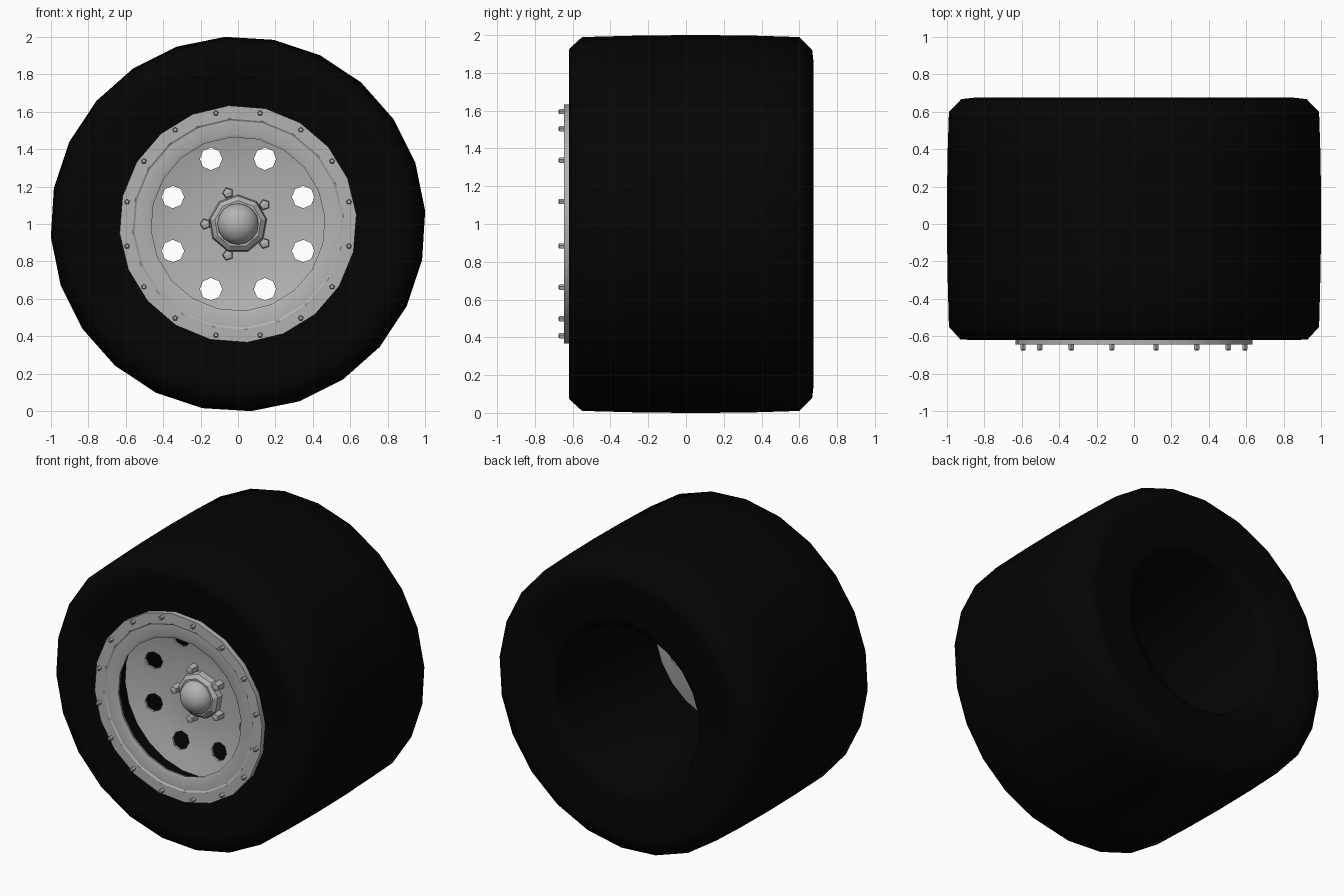
import bpy, bmesh, math
from math import cos, sin, radians

if "Cube" in bpy.data.objects:
    bpy.data.objects.remove(bpy.data.objects["Cube"])


def material(name, v):
    m = bpy.data.materials.new(name)
    m.diffuse_color = (v, v, v, 1)
    m.use_nodes = True
    m.node_tree.nodes["Principled BSDF"].inputs["Base Color"].default_value = m.diffuse_color
    return m


RUBBER = material("black_rubber", 0.0012)
METAL = material("grey_metal", 0.45)


def lathe(name, profile, sides, mat, phase=0.0, centre=(0, 0), smooth=30):
    """Spin a closed (radius, y) profile around an axis parallel to y."""
    bm = bmesh.new()
    rings = []
    for i in range(sides):
        a = radians(phase) + math.tau * i / sides
        rings.append([bm.verts.new((r * cos(a), y, r * sin(a))) for r, y in profile])
    n = len(profile)
    for i in range(sides):
        p, q = rings[i], rings[(i + 1) % sides]
        for j in range(n):
            k = (j + 1) % n
            if profile[j][0] == 0 and profile[k][0] == 0:
                continue
            bm.faces.new((p[j], p[k], q[k], q[j]))
    bmesh.ops.remove_doubles(bm, verts=bm.verts, dist=1e-5)
    bmesh.ops.recalc_face_normals(bm, faces=bm.faces)
    me = bpy.data.meshes.new(name)
    bm.to_mesh(me)
    bm.free()
    me.materials.append(mat)
    ob = bpy.data.objects.new(name, me)
    ob.location = (centre[0], 0, 1 + centre[1])
    bpy.context.collection.objects.link(ob)
    if smooth:
        bpy.ops.object.select_all(action='DESELECT')
        ob.select_set(True)
        bpy.context.view_layer.objects.active = ob
        bpy.ops.object.shade_smooth_by_angle(angle=radians(smooth))
    return ob


def polar(r, deg):
    return r * cos(radians(deg)), r * sin(radians(deg))


# Wide slick tyre with an open barrel and shallow sidewall grooves
lathe("tyre", [(.545, -.58), (.62, -.61), (.80, -.605), (.85, -.62), (.93, -.618),
               (.992, -.55), (1.0, -.25), (1.003, .05), (1.0, .35), (.992, .60),
               (.925, .668), (.86, .675), (.80, .662), (.62, .665), (.56, .65),
               (.54, .61)], 24, RUBBER, phase=4, smooth=60)

# Outer clamp ring with a small step
lathe("rim_ring", [(.635, -.58), (.635, -.645), (.565, -.645), (.555, -.638),
                   (.485, -.638), (.465, -.63), (.47, -.61)], 20, METAL, phase=4.5)

# Ring of small bolts
for i in range(16):
    lathe("ring_bolt", [(0, -.635), (.015, -.635), (.015, -.67), (.010, -.675), (0, -.675)],
          5, METAL, phase=90, centre=polar(.605, 11.25 + 22.5 * i), smooth=0)

# Shallow dished wheel centre
front = [(.54, -.45), (.46, -.43), (.38, -.41), (.28, -.395), (.2, -.39), (0, -.39)]
back = [(r, y + .015) for r, y in reversed(front)]
disc = lathe("wheel_disc", front + back, 24, METAL, phase=4, smooth=50)

# Eight holes cut through the disc
for i in range(8):
    cutter = lathe("hole_cutter", [(0, -.55), (.06, -.55), (.06, -.25), (0, -.25)], 8, METAL,
                   centre=polar(.377, 22.5 + 45 * i), smooth=0)
    cutter.hide_render = True
    cutter.hide_viewport = True
    mod = disc.modifiers.new("hole", 'BOOLEAN')
    mod.operation = 'DIFFERENCE'
    mod.solver = 'EXACT'
    mod.object = cutter

# Hub collar and domed cap
lathe("hub_collar", [(0, -.37), (.16, -.37), (.15, -.43), (.125, -.45), (0, -.45)],
      9, METAL, phase=10, smooth=0)
dome = [(.112 * cos(radians(t)), -.44 - .10 * sin(radians(t))) for t in range(0, 90, 15)]
lathe("hub_cap", [(0, -.44)] + dome + [(0, -.54)], 16, METAL, smooth=40)

# Five wheel nuts
for i in range(5):
    a = 36 + 72 * i
    lathe("wheel_nut", [(0, -.37), (.032, -.37), (.026, -.45), (0, -.455)], 5, METAL,
          phase=a, centre=polar(.175, a), smooth=0)
